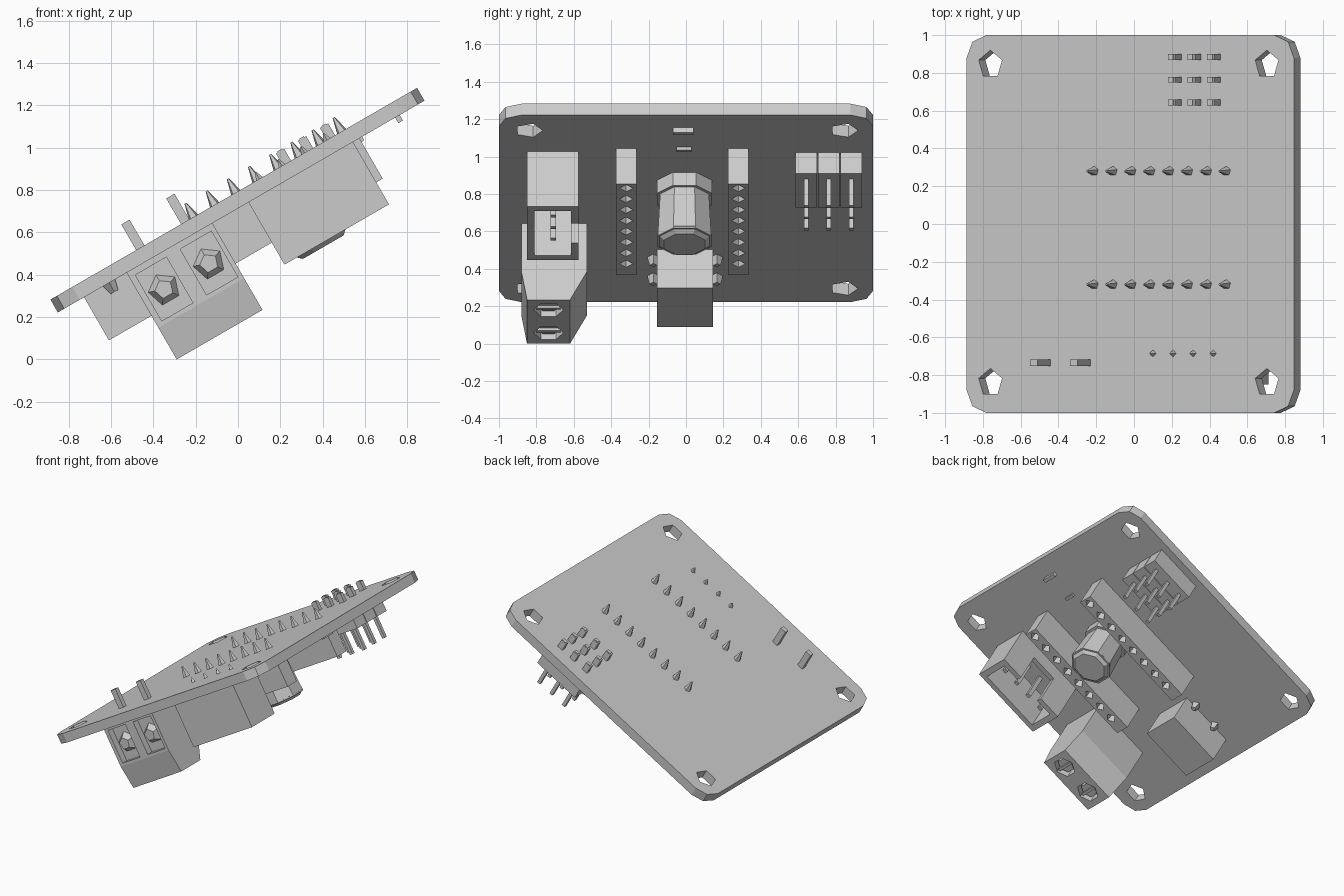
import bpy, bmesh, math
from mathutils import Matrix, Vector

if "Cube" in bpy.data.objects:
    bpy.data.objects.remove(bpy.data.objects["Cube"])

grey = bpy.data.materials.new("plain grey")
grey.use_nodes = True
grey.diffuse_color = (0.6, 0.6, 0.6, 1)
grey.node_tree.nodes["Principled BSDF"].inputs["Base Color"].default_value = (0.6, 0.6, 0.6, 1)

# Everything is laid out flat on the board, then tilted together
TILT = Matrix.Translation((-0.02, 0, 0.7825)) @ Matrix.Rotation(math.radians(-30), 4, 'Y')
UNDER = -0.07  # underside of the board


def finish(bm, name):
    bmesh.ops.recalc_face_normals(bm, faces=bm.faces)
    mesh = bpy.data.meshes.new(name)
    bm.to_mesh(mesh)
    bm.free()
    mesh.materials.append(grey)
    obj = bpy.data.objects.new(name, mesh)
    obj.matrix_world = TILT
    bpy.context.collection.objects.link(obj)
    return obj


def add_box(bm, u, v, w):
    lo, hi = Vector((u[0], v[0], w[0])), Vector((u[1], v[1], w[1]))
    m = Matrix.Translation((lo + hi) / 2) @ Matrix.Diagonal((*(hi - lo), 1))
    return bmesh.ops.create_cube(bm, size=1, matrix=m)["verts"]


def add_pin(bm, u, v, w, su, sv):
    add_box(bm, (u - su / 2, u + su / 2), (v - sv / 2, v + sv / 2), w)


def add_cone(bm, center, r1, r2, depth, sides, rot=Matrix()):
    bmesh.ops.create_cone(bm, cap_ends=True, segments=sides, radius1=r1, radius2=r2,
                          depth=depth, matrix=Matrix.Translation(center) @ rot)


def box(name, u, v, w):
    bm = bmesh.new()
    add_box(bm, u, v, w)
    return finish(bm, name)


def cut(obj, bm):
    cutter = finish(bm, "cutter")
    cutter.hide_render = True
    mod = obj.modifiers.new("cut", 'BOOLEAN')
    mod.operation, mod.solver, mod.object = 'DIFFERENCE', 'EXACT', cutter
    bpy.context.view_layer.update()
    dg = bpy.context.evaluated_depsgraph_get()
    mesh = bpy.data.meshes.new_from_object(obj.evaluated_get(dg))
    obj.modifiers.clear()
    obj.data = mesh
    bpy.data.objects.remove(cutter)


# Board with rounded corners and four mounting holes
bm = bmesh.new()
add_box(bm, (-1, 1), (-1, 1), (UNDER, 0))
corners = [e for e in bm.edges if abs(e.verts[0].co.z - e.verts[1].co.z) > 0.01]
bmesh.ops.bevel(bm, geom=corners, offset=0.12, segments=2, profile=0.5, affect='EDGES')
board = finish(bm, "board")
bm = bmesh.new()
for u in (-0.855, 0.835):
    for v in (-0.84, 0.845):
        add_cone(bm, (u, v, UNDER / 2), 0.075, 0.075, 0.3, 5)
cut(board, bm)

# Two long socket strips with eight sockets and solder spikes each
for side, v in (("right", -0.32), ("left", 0.28)):
    strip = box(side + "_socket_strip", (-0.33, 0.645), (v - 0.055, v + 0.055), (-0.29, UNDER))
    holes, spikes = bmesh.new(), bmesh.new()
    for i in range(8):
        u = -0.23 + i * 0.1155
        add_cone(holes, (u + 0.02, v, -0.27), 0.045, 0.02, 0.12, 4)
        add_cone(spikes, (u + 0.01, v, 0.03), 0.03, 0.006, 0.09, 5)
    cut(strip, holes)
    finish(spikes, side + "_solder_spikes")

# Screw terminal: tapered lower end, wire openings, screw wells
T_V = (-0.88, -0.53)
bm = bmesh.new()
section = [(T_V[0], UNDER), (T_V[0], -0.37), (-0.85, -0.543),
           (-0.62, -0.543), (T_V[1], -0.37), (T_V[1], UNDER)]
face = bm.faces.new([bm.verts.new((-0.625, v, w)) for v, w in section])
ext = bmesh.ops.extrude_face_region(bm, geom=[face])["geom"]
bmesh.ops.translate(bm, vec=(0.468, 0, 0), verts=[g for g in ext if isinstance(g, bmesh.types.BMVert)])
terminal = finish(bm, "screw_terminal")
wells, clamps, screws, blades = (bmesh.new() for _ in range(4))
FACE_FRONT = Matrix.Rotation(math.radians(90), 4, 'X')
for u in (-0.51, -0.265):
    add_box(wells, (u - 0.085, u + 0.085), (-1, -0.83), (-0.35, -0.1))
    add_cone(wells, (u, -0.735, -0.54), 0.08, 0.08, 0.14, 6)
    add_cone(clamps, (u, -0.85, -0.225), 0.08, 0.045, 0.05, 5, FACE_FRONT)
    add_cone(screws, (u, -0.735, -0.49), 0.06, 0.07, 0.06, 6)
    add_pin(screws, u, -0.735, (-0.535, -0.5), 0.02, 0.13)
    add_pin(blades, u, -0.735, (-0.05, 0.14), 0.045, 0.035)
cut(terminal, wells)
finish(clamps, "wire_clamps")
finish(screws, "terminal_screws")
finish(blades, "terminal_solder_tails")

# Shrouded four-pin connector, open below, keyed on its inner wall
shroud = box("connector_shroud", (0.04, 0.61), (-0.85, -0.575), (-0.41, UNDER))
bm = bmesh.new()
add_box(bm, (0.085, 0.565), (-0.81, -0.615), (-0.6, -0.13))
cut(shroud, bm)
bm = bmesh.new()
add_box(bm, (0.22, 0.43), (-0.65, -0.5), (-0.6, -0.17))
cut(shroud, bm)
bm = bmesh.new()
for i in range(4):
    u = 0.14 + i * 0.123
    add_pin(bm, u, -0.71, (-0.34, -0.1), 0.03, 0.03)
    add_cone(bm, (u, -0.685, 0.01), 0.024, 0.004, 0.05, 4)
finish(bm, "connector_pins")

# Three by three pin header
bodies, pins = bmesh.new(), bmesh.new()
for v in (0.643, 0.763, 0.884):
    add_box(bodies, (0.235, 0.6), (v - 0.057, v + 0.057), (-0.2, UNDER))
    for u in (0.29, 0.41, 0.53):
        add_pin(pins, u, v, (-0.365, 0.07), 0.025, 0.025)
        add_pin(pins, u, v, (-0.01, 0.065), 0.045, 0.03)
finish(bodies, "pin_header_blocks")
finish(pins, "pin_header_pins")

# Round component on a slightly wider base
bm = bmesh.new()
turn = Matrix.Rotation(math.radians(22.5), 4, 'Z')
add_cone(bm, (0.24, -0.008, -0.11), 0.16, 0.16, 0.08, 8, turn)
add_cone(bm, (0.24, -0.008, -0.27), 0.155, 0.14, 0.28, 8, turn)
add_cone(bm, (0.24, -0.008, -0.415), 0.12, 0.155, 0.03, 8, turn)
finish(bm, "round_component")

# Cable socket with small side tabs
box("cable_socket", (-0.857, -0.44), (-0.155, 0.145), (-0.305, UNDER))
bm = bmesh.new()
for v in (-0.175, 0.165):
    for u in (-0.72, -0.52):
        add_cone(bm, (u, v, -0.09), 0.02, 0.035, 0.06, 4)
finish(bm, "socket_tabs")

# Two tiny leads below the upper edge
bm = bmesh.new()
add_box(bm, (0.84, 0.865), (-0.07, 0.04), (-0.1, UNDER + 0.01))
add_box(bm, (0.64, 0.66), (-0.05, 0.03), (-0.09, UNDER + 0.01))
finish(bm, "small_leads")
